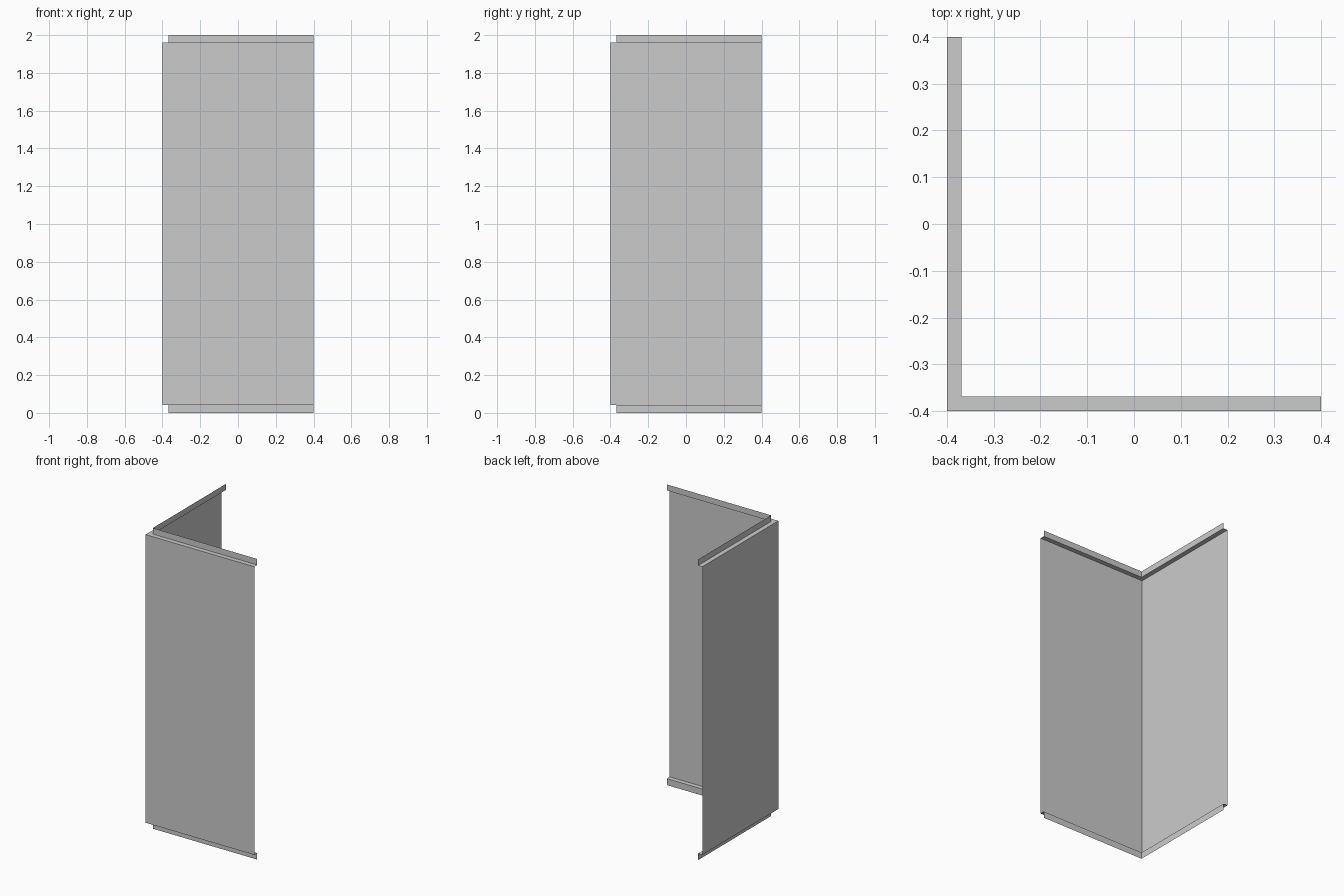
import bpy, bmesh

if "Cube" in bpy.data.objects:
    bpy.data.objects.remove(bpy.data.objects["Cube"])

HALF = 0.4      # outer half width
INSET = 0.031   # step of the flanges toward the inside

# Vertical section: (inset, height) with a stepped flange at each end
section = [(INSET, 0.0), (INSET, 0.043), (0.0, 0.043),
           (0.0, 1.96), (INSET, 1.96), (INSET, 2.0)]

# Sweep the section around the L-shaped plan with a mitred corner
bm = bmesh.new()
rows = []
for inset, z in section:
    c = -HALF + inset
    plan = [(c, HALF), (c, c), (HALF, c)]
    rows.append([bm.verts.new((x, y, z)) for x, y in plan])

for low, high in zip(rows, rows[1:]):
    for i in range(2):
        bm.faces.new((low[i], low[i + 1], high[i + 1], high[i]))

mesh = bpy.data.meshes.new("corner_panel")
bm.to_mesh(mesh)
bm.free()

# Thin sheet corner panel, open at the back and right
panel = bpy.data.objects.new("corner_panel", mesh)
bpy.context.collection.objects.link(panel)
